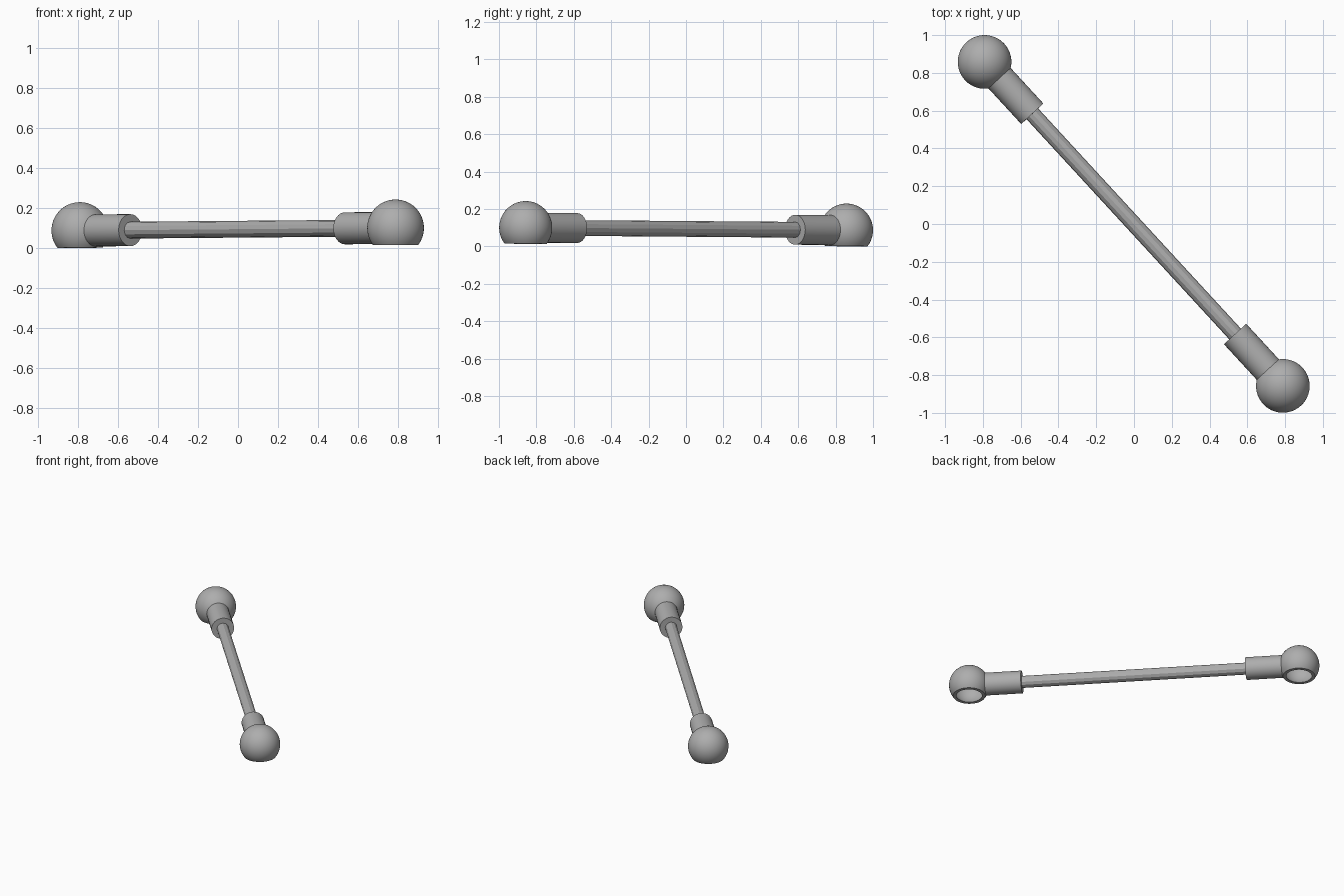
import bpy, bmesh, math
from mathutils import Vector, Matrix

if "Cube" in bpy.data.objects:
    bpy.data.objects.remove(bpy.data.objects["Cube"], do_unlink=True)

metal = bpy.data.materials.new("grey metal")
metal.use_nodes = True
GREY = (0.42, 0.42, 0.42, 1)
metal.diffuse_color = GREY
metal.node_tree.nodes["Principled BSDF"].inputs["Base Color"].default_value = GREY

# Link frame: x runs along the rod, z is the socket axis
left_end = Vector((-0.791, 0.858, 0.0867))
right_end = Vector((0.788, -0.857, 0.1))
along = (right_end - left_end).normalized()
side = Vector((0, 0, 1)).cross(along).normalized()
up = along.cross(side)
frame = Matrix((along, side, up)).transposed().to_4x4()
frame.translation = (left_end + right_end) / 2
HALF = (right_end - left_end).length / 2


def lathe(name, profile, axis, steps, matrix, smooth=True):
    """Spin a profile of points about an axis through the origin."""
    bm = bmesh.new()
    verts = [bm.verts.new(p) for p in profile]
    edges = [bm.edges.new(pair) for pair in zip(verts, verts[1:])]
    bmesh.ops.spin(bm, geom=verts + edges, cent=(0, 0, 0), axis=axis,
                   angle=math.tau, steps=steps, use_duplicate=False)
    bmesh.ops.remove_doubles(bm, verts=bm.verts, dist=1e-5)
    bmesh.ops.recalc_face_normals(bm, faces=bm.faces)
    mesh = bpy.data.meshes.new(name)
    bm.to_mesh(mesh)
    bm.free()
    mesh.materials.append(metal)
    obj = bpy.data.objects.new(name, mesh)
    bpy.context.collection.objects.link(obj)
    obj.matrix_world = matrix
    if smooth:
        bpy.ops.object.select_all(action='DESELECT')
        obj.select_set(True)
        bpy.context.view_layer.objects.active = obj
        bpy.ops.object.shade_smooth_by_angle(angle=math.radians(35))
    return obj


def arc(radius, cut, count=20):
    """Points from the top pole down to the height -cut."""
    end = math.acos(-cut / radius)
    return [(radius * math.sin(end * i / count), 0, radius * math.cos(end * i / count))
            for i in range(count + 1)]


# Hollow ball, open underneath
BALL, SOCKET, CUT = 0.142, 0.124, 0.086
ball_profile = arc(BALL, CUT) + arc(SOCKET, CUT)[::-1]
# Sleeve, its root hidden in the ball wall
sleeve_profile = [(0.133, 0, 0), (0.117, 0, 0.08), (0.373, 0, 0.08), (0.373, 0, 0)]

for label, turn, shift in (("right", 0, -HALF), ("left", math.pi, HALF)):
    place = frame @ Matrix.Translation((shift, 0, 0)) @ Matrix.Rotation(turn, 4, 'Z')
    lathe(label + "_ball_socket", ball_profile, (0, 0, 1), 48, place)
    lathe(label + "_sleeve", sleeve_profile, (1, 0, 0), 32, place)

# Faceted connecting rod
reach = HALF - 0.36
lathe("connecting_rod", [(-reach, 0, 0), (-reach, 0, 0.042), (reach, 0, 0.042), (reach, 0, 0)],
      (1, 0, 0), 12, frame, smooth=False)
